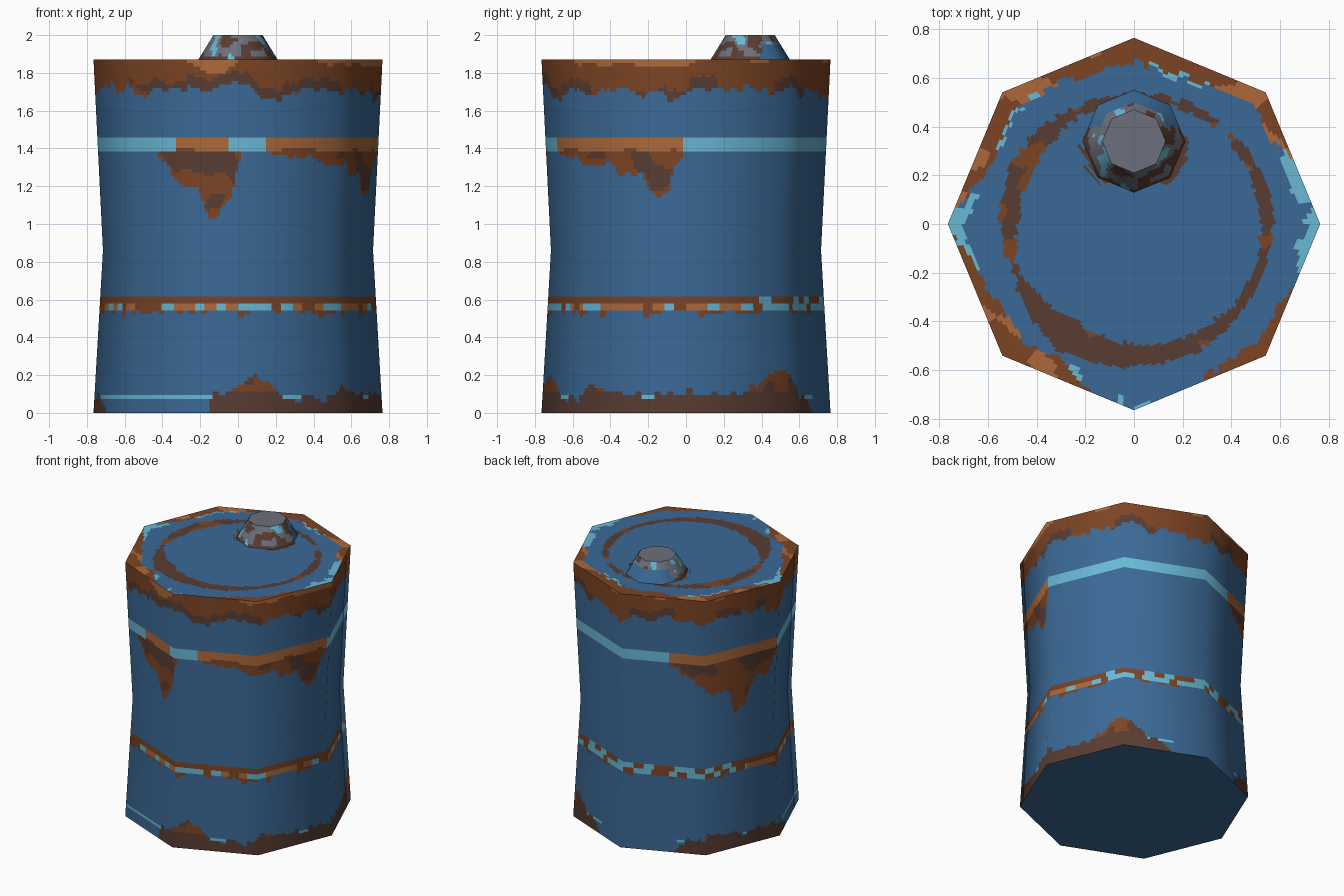
import bpy, math, random
from mathutils import Vector, noise

if "Cube" in bpy.data.objects:
    bpy.data.objects.remove(bpy.data.objects["Cube"])

random.seed(4)
SIDES = 8
JAG = [random.random() for _ in range(256)]


def srgb(r, g, b):
    lin = [((c / 255 + 0.055) / 1.055) ** 2.4 for c in (r, g, b)]
    return (*lin, 1)


# Flat colours
COLOURS = [("blue_paint", srgb(59, 105, 150)), ("faded_cyan_paint", srgb(104, 184, 212)),
           ("rust", srgb(124, 68, 36)), ("dark_rust", srgb(88, 60, 50)),
           ("bright_rust", srgb(172, 105, 58)), ("grey_steel", srgb(108, 112, 124))]
BLUE, CYAN, RUST, DARK, BRIGHT, STEEL = range(6)
MATS = []
for label, colour in COLOURS:
    m = bpy.data.materials.new(label)
    m.diffuse_color = colour
    m.use_nodes = True
    m.node_tree.nodes["Principled BSDF"].inputs["Base Color"].default_value = m.diffuse_color
    MATS.append(m)


def keyed(keys, u):
    """Linear interpolation through (position, value) pairs."""
    for (a, va), (b, vb) in zip(keys, keys[1:]):
        if a <= u <= b:
            return va + (vb - va) * (u - a) / max(b - a, 1e-6)
    return None


def jag(u, k, steps=16):
    return JAG[(int(u * steps) + 41 * k) % 256]


def blotch(p, scale, k):
    return noise.noise(Vector(p) * scale + Vector((k * 7.3, k * 3.1, k * 5.7)))


def skin(name, profile, cols, rule, location=(0, 0, 0), nz=None, close=None):
    """Octagonal shell along a (radius, z) profile, faces coloured by rule(u, point).
    u counts the octagon's sides from the left (-x) round the front."""
    n = SIDES * cols
    verts, faces, idx = [], [], []
    corner = [Vector((math.cos(math.pi * (k / 4 - 1)), math.sin(math.pi * (k / 4 - 1)), 0))
              for k in range(SIDES + 1)]
    for r, z in profile:
        for i in range(n):
            d = corner[i // cols].lerp(corner[i // cols + 1], (i % cols) / cols) * r
            verts.append((d.x, d.y, z))
    for j in range(len(profile) - 1):
        for i in range(n):
            f = (j * n + i, j * n + (i + 1) % n, (j + 1) * n + (i + 1) % n, (j + 1) * n + i)
            faces.append(f)
            mid = sum((Vector(verts[v]) for v in f), Vector()) / 4
            idx.append(rule((i + 0.5) / cols, mid))
    if close is not None:
        top = (len(profile) - 1) * n
        faces.append(tuple(range(top, top + n)))
        idx.append(close)
    me = bpy.data.meshes.new(name)
    me.from_pydata(verts, [], faces)
    for m in MATS:
        me.materials.append(m)
    for p, k in zip(me.polygons, idx):
        p.material_index = k
        p.use_smooth = nz is not None and len(p.vertices) == 4
    me.update()
    if nz is not None:
        # Round shading over the eight flat sides
        normals = []
        for p in me.polygons:
            for v in p.vertices:
                a = math.pi * ((v % n) / n * 2 - 1)
                flat = Vector((0, 0, 1))
                rnd = Vector((math.cos(a), math.sin(a), nz)).normalized()
                normals.append(rnd if len(p.vertices) == 4 else flat)
        me.normals_split_custom_set(normals)
    ob = bpy.data.objects.new(name, me)
    ob.location = location
    bpy.context.collection.objects.link(ob)
    return ob


# Lower edges of the rust runs below the upper band, and upper edge of the foot rust
RUNS = [[(1.2, 1.37), (1.35, 1.24), (1.6, 1.2), (1.68, 1.04), (1.8, 1.06), (1.95, 1.17), (2.03, 1.37)],
        [(2.28, 1.38), (2.6, 1.36), (2.9, 1.32), (3.27, 1.32), (3.32, 1.27), (3.58, 1.24),
         (3.65, 1.14), (3.82, 1.14), (3.88, 1.3), (3.97, 1.38)],
        [(6.55, 1.38), (6.7, 1.32), (6.9, 1.24), (7.1, 1.17), (7.35, 1.13), (7.42, 0.98),
         (7.58, 1.0), (7.65, 1.18), (7.9, 1.22), (8, 1.36)]]
BAND_RUST = [(1.37, 1.92), (2.28, 3.97), (6.55, 8.0)]
FOOT = [(0, .1), (.15, .08), (.3, 0), (1.7, 0), (1.75, .1), (2, .13), (2.2, .2), (2.35, .13),
        (2.45, .08), (2.9, .07), (3.05, .13), (3.5, .1), (4.6, .11), (4.85, .22), (5.05, .22),
        (5.3, .1), (5.6, 0), (6.55, 0), (6.8, .1), (7.2, .14), (7.5, .1), (8, .1)]


def wall_rule(u, p):
    z, q = p.z, (p.x, p.y, 0)
    # rust hanging from the rim
    edge = 1.735 - 0.09 * max(0, blotch(q, 5, 1) + 0.15) - 0.035 * jag(u, 1) + 0.07 * max(0, blotch(q, 6, 2))
    if z > edge:
        if z > 1.87 - 0.16 * (blotch(q, 3.2, 3) - 0.12):
            return BRIGHT
        return DARK if z < edge + 0.06 and blotch(p, 5, 4) > -0.05 else RUST
    # upper band with runs
    if 1.385 < z < 1.45:
        if any(a <= u <= b for a, b in BAND_RUST):
            return RUST if z < 1.41 and blotch(p, 8, 5) > 0.2 else BRIGHT
        return CYAN
    for run in RUNS:
        low = keyed(run, u)
        if low is not None and low + 0.04 * (jag(u, 2) - 0.5) < z < 1.39:
            return DARK if z > low + 0.03 and blotch(p, 6, 6) > 0.02 else RUST
    # lower band, more worn on the front and right
    worn = u < 4.7 or u > 7.6
    if 0.58 < z < 0.61:
        return RUST if worn or jag(u, 3, 8) > 0.6 else CYAN
    if 0.545 < z <= 0.58:
        k = jag(u, 4, 9)
        if worn:
            return CYAN if k > 0.75 else RUST if k > 0.55 else BRIGHT
        return RUST if k > 0.7 else CYAN
    if 0.545 - 0.07 * (jag(u, 5) - 0.45) * (1 if worn else 0.5) < z <= 0.545:
        return RUST
    # foot
    foot = keyed(FOOT, u)
    if foot > 0.01 and z < foot + 0.04 * (jag(u, 6) - 0.5):
        return RUST if z > 0.11 and blotch(p, 7, 7) > -0.1 else DARK
    if 0.075 < z < 0.093 and (u < 1.75 or 2.3 < u < 5.6 or u > 6.6) and jag(u, 7, 6) > 0.25:
        return CYAN
    return BLUE


# Barrel wall, slightly waisted
ROWS = 100
wall = []
for j in range(ROWS + 1):
    z = 1.87 * j / ROWS
    wall.append((0.765 - 0.05 * (z / 0.8602 if j <= 46 else (1.87 - z) / 1.0098), z))
skin("barrel_wall", wall, 32, wall_rule, nz=0.0)

# Width of the rust ring on the lid, by angle in degrees from -180
RING = [(-180, .08), (-168, .05), (-163, 0), (-158, .03), (-140, .07), (-125, .14), (-90, .1),
        (-60, .07), (-30, .04), (0, .055), (30, .045), (42, .02), (44, 0), (50, 0), (52, .03),
        (85, .03), (120, .05), (150, .09), (180, .08)]
# Width of rust and cyan wear on the lid's rim
RIM_RUST = [(-180, 0), (-165, .03), (-150, .07), (-135, .1), (-115, .08), (-105, 0), (-70, 0),
            (-60, .03), (-45, .07), (-30, .03), (-20, 0), (22, 0), (28, .05), (45, .06), (75, .07),
            (90, .1), (115, .06), (135, .07), (165, .07), (175, 0), (180, 0)]
RIM_CYAN = [(-180, .06), (-165, .04), (-150, 0), (-125, 0), (-112, .11), (-106, 0), (-97, 0),
            (-90, .05), (-83, 0), (-20, 0), (-10, .05), (20, .05), (32, .05), (36, 0), (55, 0), (62, .08),
            (85, .1), (95, 0), (122, 0), (128, .11), (140, .08), (150, .1), (156, 0), (168, .08), (180, .06)]


def lid_rule(u, p):
    a = math.degrees(math.atan2(p.y, p.x))
    jitter = 0.03 * (jag(u, 8) - 0.5)
    # octagonal distance in from the rim
    half = math.radians((u % 1 - 0.5) * 45)
    inset = 0.765 - math.hypot(p.x, p.y) * math.cos(half) / math.cos(math.pi / 8)
    rust, cyan = keyed(RIM_RUST, a), keyed(RIM_CYAN, a)
    if rust > 0 and inset < rust + jitter:
        return BRIGHT if blotch(p, 7, 8) > 0.15 else RUST
    if cyan > 0 and inset < cyan + jitter and blotch(p, 9, 9) > -0.25:
        return CYAN
    r = math.hypot(p.x - 0.015, p.y + 0.01)
    width = keyed(RING, a)
    if width > 0 and abs(r - 0.53) < width / 2 + jitter * 0.6:
        return RUST if blotch(p, 9, 10) > 0.25 else DARK
    # grime round the filler cap
    if math.hypot(p.x, p.y - 0.34) < 0.22 + jitter and p.y < 0.36:
        return DARK
    return BLUE


# Lid and base
skin("lid", [(0.765 * (1 - 0.018 * j), 1.87) for j in range(41)], 24, lid_rule, close=BLUE)
base = skin("base", [(0.765, 0), (0.3, 0)], 1, lambda u, p: BLUE, close=BLUE)
base.data.flip_normals()


def cap_rule(u, p):
    if p.y > 0.06 and p.z < 0.075:
        return BLUE
    b = blotch(p, 14, 11)
    if b > 0.27:
        return CYAN
    if b < -0.12 or p.z < 0.02:
        return DARK
    return STEEL


# Filler cap
skin("filler_cap", [(0.21 - 0.08 * j / 8, 0.13 * j / 8) for j in range(9)], 8, cap_rule,
     location=(0, 0.34, 1.87), nz=0.62, close=STEEL)
